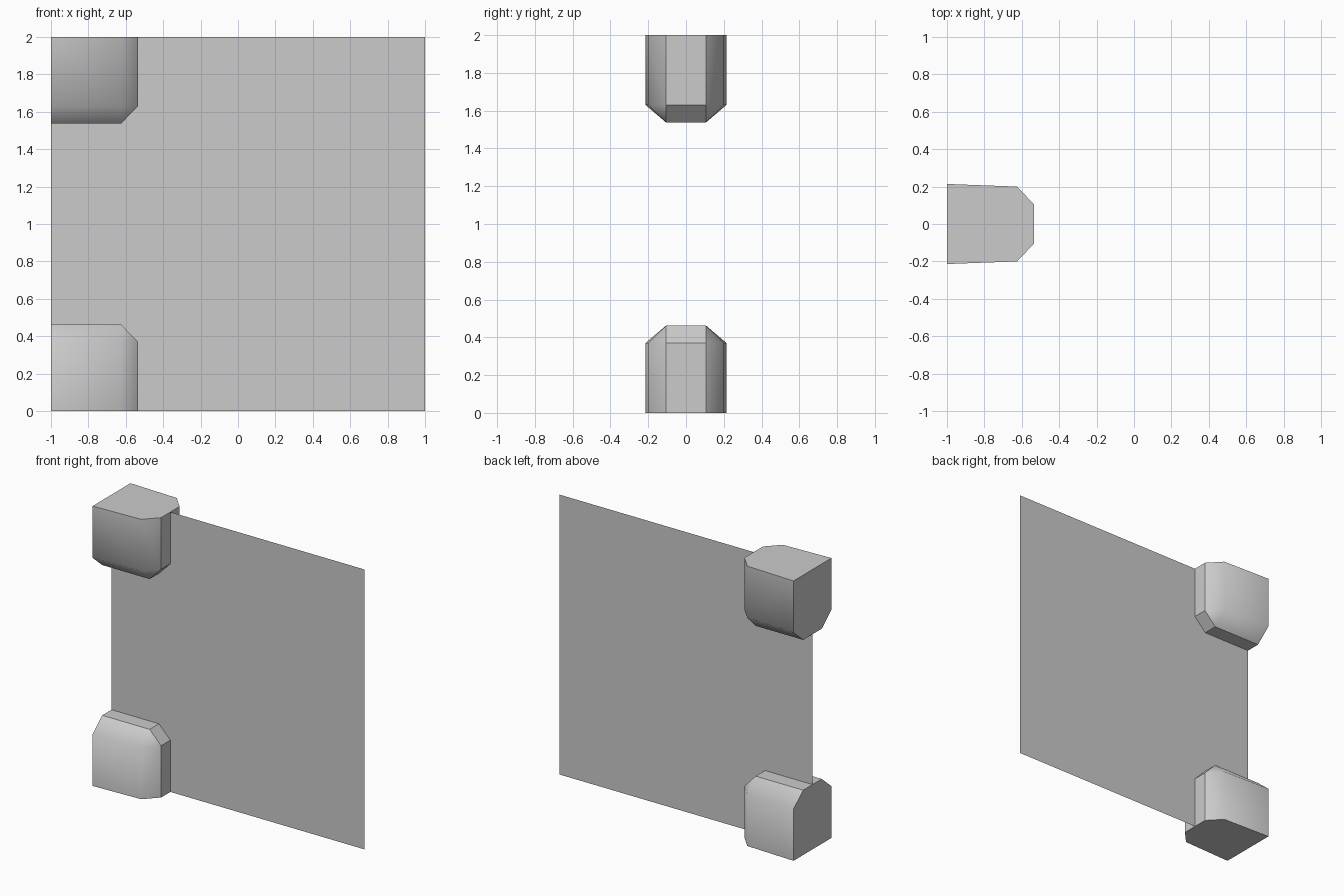
import bpy, bmesh

if "Cube" in bpy.data.objects:
    bpy.data.objects.remove(bpy.data.objects["Cube"])

# Corner block profiles in x/z: flat middle rim, and the smaller side face
RIM = [(-1, 0), (-0.535, 0), (-0.535, 0.37), (-0.625, 0.463), (-1, 0.463)]
SIDE = [(-1, 0, 0.214), (-0.625, 0, 0.2), (-0.625, 0.37, 0.2), (-1, 0.37, 0.214)]
RIM_Y = 0.105


def make_object(name, bm):
    mesh = bpy.data.meshes.new(name)
    bm.to_mesh(mesh)
    bm.free()
    obj = bpy.data.objects.new(name, mesh)
    bpy.context.collection.objects.link(obj)
    return obj


def corner_block(name, flip):
    bm = bmesh.new()
    up = lambda z: 2 - z if flip else z
    rims, sides, soft = [], [], []
    for s in (-1, 1):
        r = [bm.verts.new((x, s * RIM_Y, up(z))) for x, z in RIM]
        f = [bm.verts.new((x, s * y, up(z))) for x, z, y in SIDE]
        rims.append(r)
        sides.append(f)
        # side face and the bevel faces around it, blended smoothly
        for loop in (f, (f[1], r[1], r[2], f[2]), (f[2], r[2], r[3]),
                     (f[2], r[3], r[4], f[3])):
            soft.append(bm.faces.new(loop))
    # flat rim strip
    a, b = rims
    for i in range(1, 4):
        bm.faces.new((a[i], a[i + 1], b[i + 1], b[i]))
    # flat outer faces at the panel's edges
    p, q = sides
    bm.faces.new((p[0], p[1], a[1], b[1], q[1], q[0]))
    bm.faces.new((p[0], p[3], a[4], b[4], q[3], q[0]))
    # remove the unused inner corner points
    bmesh.ops.delete(bm, geom=[a[0], b[0]], context='VERTS')
    bmesh.ops.recalc_face_normals(bm, faces=bm.faces)
    for face in soft:
        face.smooth = True
    for e in bm.edges:
        e.smooth = all(f.smooth for f in e.link_faces)
    return make_object(name, bm)


# Thin flat panel
bm = bmesh.new()
bm.faces.new([bm.verts.new((x, 0, z)) for x, z in ((-1, 0), (1, 0), (1, 2), (-1, 2))])
make_object("panel", bm)

# Hinge-side corner blocks
corner_block("lower_corner_block", False)
corner_block("upper_corner_block", True)
